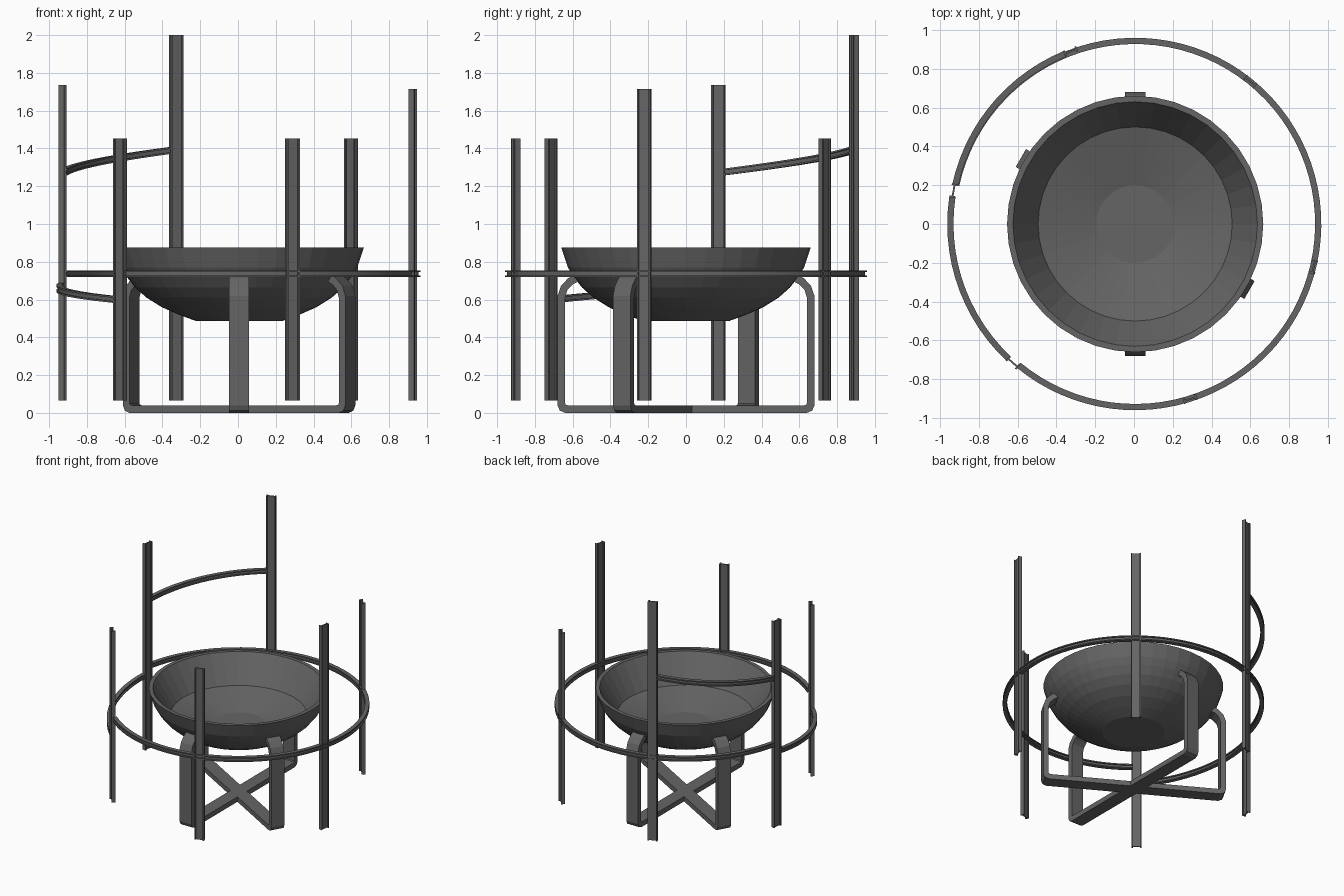
import bpy, bmesh, math
from mathutils import Vector

if "Cube" in bpy.data.objects:
    bpy.data.objects.remove(bpy.data.objects["Cube"])

steel = bpy.data.materials.new("dark grey steel")
steel.diffuse_color = (0.13, 0.13, 0.13, 1)
steel.use_nodes = True
steel.node_tree.nodes["Principled BSDF"].inputs["Base Color"].default_value = steel.diffuse_color
OFF = Vector((0.006, 0, 0))     # the set sits slightly off centre


def finish(name, bm, smooth=None):
    bmesh.ops.translate(bm, verts=bm.verts, vec=OFF)
    bmesh.ops.recalc_face_normals(bm, faces=bm.faces)
    me = bpy.data.meshes.new(name)
    bm.to_mesh(me)
    bm.free()
    ob = bpy.data.objects.new(name, me)
    bpy.context.collection.objects.link(ob)
    me.materials.append(steel)
    if smooth:
        bpy.ops.object.select_all(action='DESELECT')
        ob.select_set(True)
        bpy.context.view_layer.objects.active = ob
        bpy.ops.object.shade_smooth_by_angle(angle=math.radians(smooth))
    return ob


def loft(bm, rings):
    """Skin closed sections and cap both ends."""
    vs = [[bm.verts.new(p) for p in r] for r in rings]
    n = len(vs[0])
    for a, b in zip(vs, vs[1:]):
        for i in range(n):
            j = (i + 1) % n
            bm.faces.new((a[i], a[j], b[j], b[i]))
    bm.faces.new(vs[0])
    bm.faces.new(vs[-1])


def i_section(w, h, flange, web):
    """I-beam outline: flanges of width w at +-h/2, joined by a web."""
    a, b, c, t = w / 2, h / 2, h / 2 - flange, web / 2
    return [(-a, -b), (a, -b), (a, -c), (t, -c), (t, c), (a, c),
            (a, b), (-a, b), (-a, c), (-t, c), (-t, -c), (-a, -c)]


def polar(r, ang, z):
    return Vector((r * math.cos(ang), r * math.sin(ang), z))


# Bowl: outer curve, rim, steep inner wall and shallow raised floor
outer = [(0.23, 0.487), (0.32, 0.52), (0.41, 0.56), (0.49, 0.61), (0.55, 0.663),
         (0.595, 0.72), (0.625, 0.77), (0.66, 0.875)]
inner = [(0.63, 0.875), (0.5, 0.66), (0.2, 0.58)]
bm = bmesh.new()
loft(bm, [[polar(r, 2 * math.pi * i / 40, z) for i in range(40)] for r, z in outer + inner])
finish("fire_bowl", bm)

# Crossed strap stand: two U-shaped straps with curled tops
half = [(0.585, 0.735, 0.56, 0.70), (0.625, 0.712, 0.6, 0.68), (0.662, 0.672, 0.628, 0.65),
        (0.68, 0.62, 0.64, 0.61), (0.68, 0.04, 0.64, 0.05), (0.668, 0.012, 0.635, 0.043),
        (0.64, 0.0, 0.625, 0.04)]
path = half + [(-a, b, -c, d) for a, b, c, d in reversed(half)]
for k, deg in enumerate((90, -30)):
    ang = math.radians(deg)
    u = Vector((math.cos(ang), math.sin(ang), 0))
    s = Vector((-math.sin(ang), math.cos(ang), 0)) * 0.053
    up = Vector((0, 0, 1))
    bm = bmesh.new()
    loft(bm, [[u * a + up * b + s, u * a + up * b - s, u * c + up * d - s, u * c + up * d + s]
              for a, b, c, d in path])
    finish(f"stand_strap_{k + 1}", bm)

# Upright I-beam posts around the bowl (angle, radius, top height)
posts = [(-13.5, 0.946, 1.716), (51.1, 0.944, 1.453), (110.5, 0.95, 2.0),
         (169.6, 0.951, 1.735), (228.6, 0.953, 1.453), (287.4, 0.945, 1.453)]
for k, (deg, r, top) in enumerate(posts):
    ang = math.radians(deg)
    c = polar(r, ang, 0)
    rad = polar(1, ang, 0)
    tan = polar(1, ang + math.pi / 2, 0)
    bm = bmesh.new()
    loft(bm, [[c + rad * x + tan * y + Vector((0, 0, z)) for x, y in i_section(0.03, 0.072, 0.009, 0.009)]
              for z in (0.066, top)])
    finish(f"post_{k + 1}", bm)


# Curved I-beam rails running between posts
def rail(name, r, a0, a1, z0, z1):
    n = max(12, int(abs(a1 - a0) / 4))
    rings = []
    for i in range(n + 1):
        t = i / n
        ang = math.radians(a0 + (a1 - a0) * t)
        z = z0 + (z1 - z0) * t
        rings.append([polar(r + x, ang, z + y) for x, y in i_section(0.032, 0.036, 0.009, 0.012)])
    bm = bmesh.new()
    loft(bm, rings)
    finish(name, bm, 30)


gap = 1.8
rail("main_ring_rail", 0.943, 228.6 + gap, 529.6 - gap, 0.737, 0.737)
rail("upper_rail", 0.948, 110.5 + gap, 169.6 - gap, 1.39, 1.275)
rail("lower_rail", 0.952, 169.6 + gap, 228.6 - gap, 0.67, 0.6)
